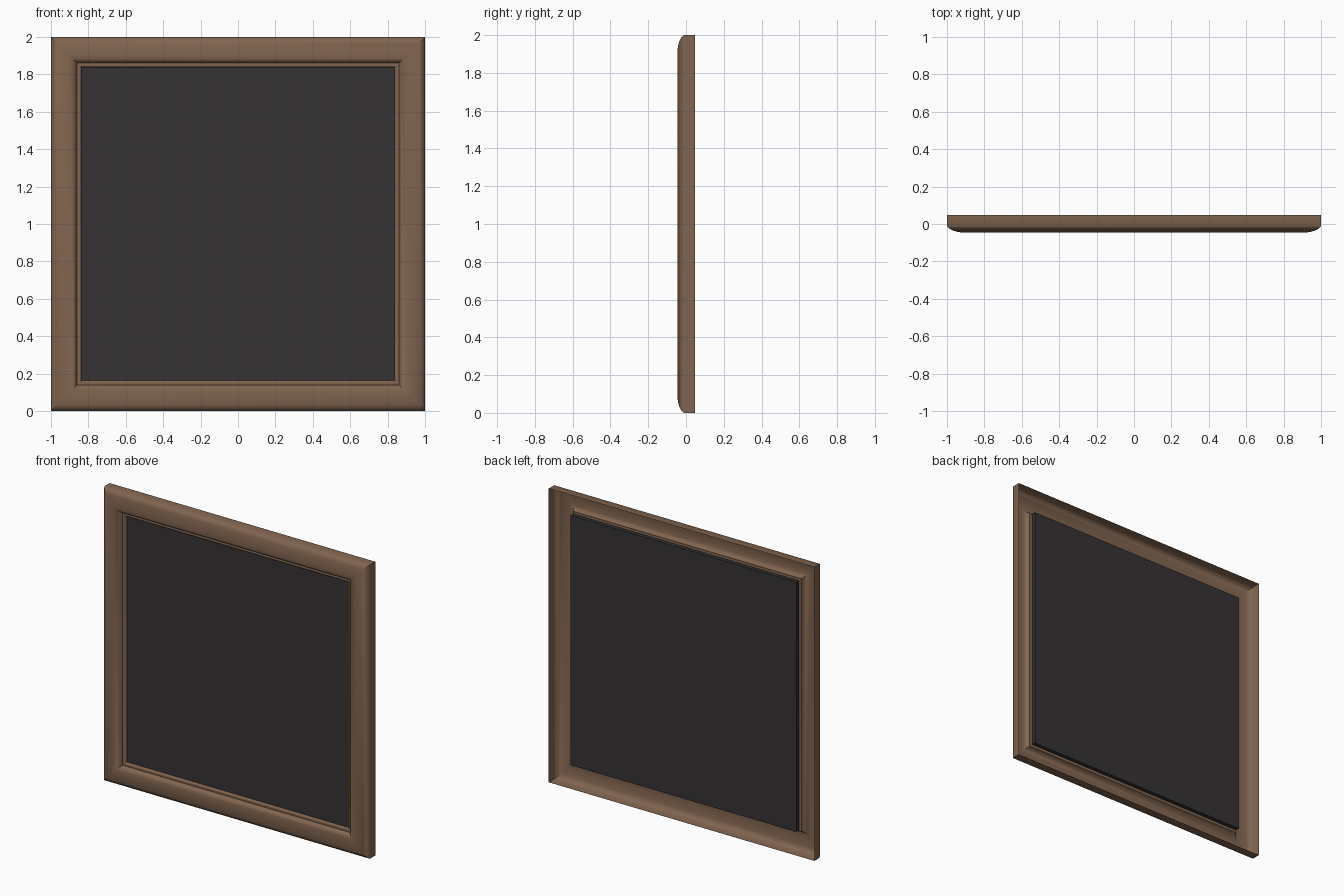
import bpy, bmesh

if "Cube" in bpy.data.objects:
    bpy.data.objects.remove(bpy.data.objects["Cube"])

def material(name, color):
    m = bpy.data.materials.new(name)
    m.diffuse_color = color
    m.use_nodes = True
    m.node_tree.nodes["Principled BSDF"].inputs["Base Color"].default_value = m.diffuse_color
    return m

def add_object(name, bm, mat):
    me = bpy.data.meshes.new(name)
    bm.to_mesh(me)
    bm.free()
    ob = bpy.data.objects.new(name, me)
    bpy.context.collection.objects.link(ob)
    me.materials.append(mat)
    return ob

wood = material("wood", (0.22, 0.13, 0.08, 1))
dark = material("dark_panel", (0.035, 0.032, 0.032, 1))

# Moulding cross-section: (inset from outer edge, depth y), open at the back
profile = [(0, 0.048), (0, -0.010), (0.006, -0.019), (0.016, -0.027),
           (0.032, -0.035), (0.052, -0.041), (0.076, -0.045), (0.100, -0.045),
           (0.118, -0.040), (0.130, -0.031), (0.137, -0.019), (0.140, -0.012),
           (0.146, -0.014), (0.154, -0.013), (0.160, -0.008), (0.163, 0.001)]
corners = [(-1, -1), (1, -1), (1, 1), (-1, 1)]

# Mitred frame: one square ring per profile point
bm = bmesh.new()
rings = [[bm.verts.new((sx * (1 - t), y, 1 + sz * (1 - t))) for sx, sz in corners]
         for t, y in profile]
for a, b in zip(rings, rings[1:]):
    for i in range(4):
        j = (i + 1) % 4
        bm.faces.new((a[i], a[j], b[j], b[i]))
frame = add_object("frame", bm, wood)
bpy.context.view_layer.objects.active = frame
frame.select_set(True)
bpy.ops.object.shade_smooth_by_angle(angle=0.6)

# Flat panel tucked behind the inner lip
bm = bmesh.new()
bmesh.ops.create_cube(bm, size=1)
for v in bm.verts:
    v.co = (v.co.x * 1.70, v.co.y * 0.027 + 0.0145, v.co.z * 1.70 + 1)
add_object("panel", bm, dark)
